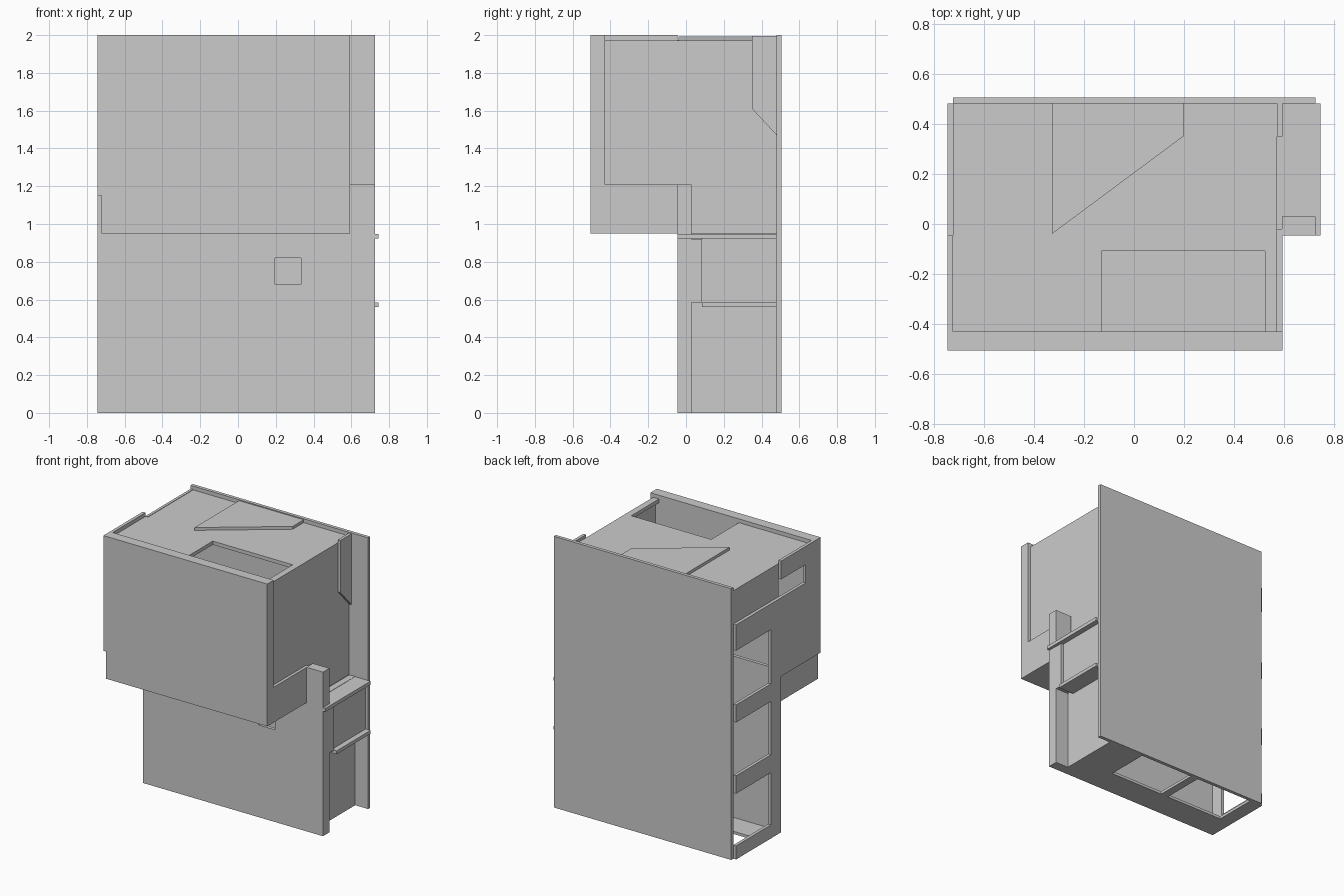
import bpy, bmesh
from mathutils import Vector

if "Cube" in bpy.data.objects:
    bpy.data.objects.remove(bpy.data.objects["Cube"])


def prism(name, axis, pts, lo, hi):
    """Extrude a closed 2D outline along an axis (outline is yz, xz or xy)."""
    def place(p, t):
        a, b = p
        return {'x': (t, a, b), 'y': (a, t, b), 'z': (a, b, t)}[axis]
    bm = bmesh.new()
    base = bm.faces.new([bm.verts.new(place(p, lo)) for p in pts])
    new = bmesh.ops.extrude_face_region(bm, geom=[base])['geom']
    step = Vector(place((0, 0), hi - lo))
    bmesh.ops.translate(bm, vec=step, verts=[v for v in new if isinstance(v, bmesh.types.BMVert)])
    bmesh.ops.recalc_face_normals(bm, faces=bm.faces)
    me = bpy.data.meshes.new(name)
    bm.to_mesh(me)
    bm.free()
    ob = bpy.data.objects.new(name, me)
    bpy.context.collection.objects.link(ob)
    return ob


def box(name, x0, x1, y0, y1, z0, z1):
    return prism(name, 'z', [(x0, y0), (x1, y0), (x1, y1), (x0, y1)], z0, z1)


def cut(ob, name, *dims):
    cutter = box(name, *dims)
    cutter.hide_render = True
    cutter.hide_set(True)
    m = ob.modifiers.new(name, 'BOOLEAN')
    m.object = cutter
    m.operation = 'DIFFERENCE'
    m.solver = 'EXACT'


# back panel
box("back_panel", -.722, .725, .48, .505, 0, 2)

# lower front panel with square window, and the right corner post
front = box("lower_front_panel", -.745, .60, -.045, -.02, 0, 1.21)
# the panel tucks inside the upper cabinet above the ledge
cut(front, "left_tuck_cutter", -.8, -.722, -.1, .1, .95, 1.3)
cut(front, "window_cutter", .197, .333, -.2, .1, .68, .82)
box("corner_post", .59, .725, -.045, .03, 0, 1.21)
box("post_filler", .59, .725, .03, .085, .585, .92)

# left side: one outline with the side slots open toward the back
outline = [(-.045, 0), (.48, 0)]
for z0, z1 in ((.10, .485), (.617, 1.01), (1.14, 1.54)):
    outline += [(.48, z0), (.075, z0), (.075, z1), (.48, z1)]
outline += [(.48, 1.73), (-.33, 1.73), (-.33, 1.865), (-.045, 1.865),
            (-.045, 2), (-.43, 2), (-.43, 1.15), (-.045, 1.15)]
prism("left_side_panel", 'x', outline, -.745, -.722)
box("left_upper_inner_plate", -.722, -.702, -.045, .48, 1.73, 1.975)
box("left_skirt", -.722, -.70, -.43, -.045, .95, 1.15)

# upper front block
prism("upper_front_panel", 'y', [(-.722, .95), (.592, .95), (.592, 2), (-.745, 2),
                                 (-.745, 1.15), (-.722, 1.15)], -.505, -.43)

# right side: inner wall and thin raised trims
box("right_upper_wall", .55, .57, -.43, .48, .95, 1.97)
box("right_lower_trim", .57, .592, -.43, -.045, .95, 1.21)
prism("right_rear_trim", 'x', [(.35, 1.61), (.48, 1.47), (.48, 1.995), (.35, 1.995)], .57, .592)
box("right_lower_wall", .60, .62, .03, .48, 0, .95)

# side compartment between two lipped shelves
box("side_compartment", .60, .705, .085, .48, .58, .925)
box("upper_shelf", .57, .745, -.045, .48, .922, .948)
box("lower_shelf", .60, .745, .085, .48, .56, .585)

# top plate with deep rectangular opening
top = box("top_plate", -.722, .57, -.43, .48, 1.945, 1.972)
cut(top, "top_opening_cutter", -.13, .522, -.5, -.108, 1.9, 2.1)
# the front block closes the opening at the front
prism("raised_top_plate", 'z', [(-.328, .48), (-.328, -.04), (.2, .352), (.2, .48)], 1.972, 1.993)

# underside of the overhang
box("overhang_floor", -.70, .57, -.43, -.045, .95, .97)

# base frame with two openings
box("base_front_strip", -.722, .60, -.02, .16, 0, .02)
for i, (x0, x1) in enumerate(((-.722, -.64), (-.17, -.11), (.33, .60))):
    box(f"base_cross_strip_{i + 1}", x0, x1, .16, .48, 0, .02)
